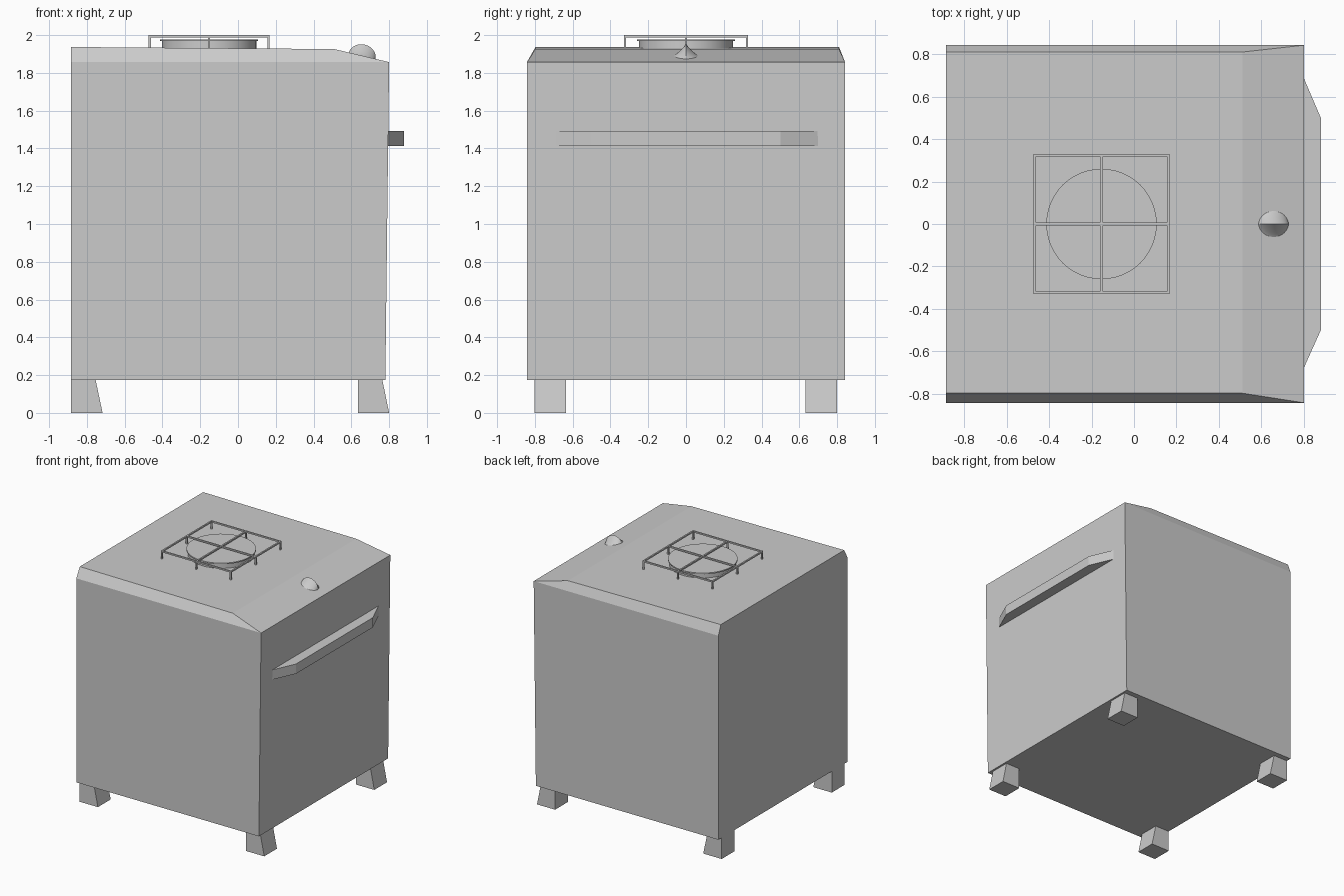
import bpy, bmesh, math
from mathutils import Matrix

if "Cube" in bpy.data.objects:
    bpy.data.objects.remove(bpy.data.objects["Cube"])


def make(name, bm):
    bmesh.ops.recalc_face_normals(bm, faces=bm.faces)
    me = bpy.data.meshes.new(name)
    bm.to_mesh(me)
    bm.free()
    ob = bpy.data.objects.new(name, me)
    bpy.context.collection.objects.link(ob)
    return ob


def loft(name, a, b):
    """Closed solid between two matching polygon loops."""
    bm = bmesh.new()
    va = [bm.verts.new(p) for p in a]
    vb = [bm.verts.new(p) for p in b]
    n = len(a)
    bm.faces.new(va)
    bm.faces.new(vb)
    for i in range(n):
        j = (i + 1) % n
        bm.faces.new((va[i], va[j], vb[j], vb[i]))
    return make(name, bm)


def add_box(bm, x0, x1, y0, y1, z0, z1):
    m = Matrix.Translation(((x0 + x1) / 2, (y0 + y1) / 2, (z0 + z1) / 2)) @ \
        Matrix.Diagonal((x1 - x0, y1 - y0, z1 - z0, 1))
    bmesh.ops.create_cube(bm, size=1, matrix=m)


# cabinet body: leaning front, chamfered top sides, sloped control panel
bm = bmesh.new()
sides = []
for y, yt in ((-0.842, -0.797), (0.842, 0.81)):
    pts = [(-0.885, y, 0.175), (0.78, y, 0.175), (0.80, y, 1.857),
           (-0.885, y, 1.857), (-0.885, yt, 1.937), (0.51, yt, 1.926)]
    v = [bm.verts.new(p) for p in pts]
    bm.faces.new(v[:4])
    bm.faces.new((v[3], v[2], v[5], v[4]))
    sides.append(v)
a, b = sides
for i, j in ((0, 1), (1, 2), (2, 5), (5, 4)):
    bm.faces.new((a[i], a[j], b[j], b[i]))
bm.faces.new((a[0], b[0], b[3], b[4], a[4], a[3]))
make("cabinet_body", bm)

# four feet, flaring inward at the back and outward at the front
for side, yc in (("near", -0.718), ("far", 0.716)):
    for end, (t0, t1, b0, b1) in (("back", (-0.885, -0.755, -0.885, -0.717)),
                                  ("front", (0.635, 0.763, 0.635, 0.80))):
        y0, y1 = yc - 0.083, yc + 0.083
        loft(f"foot_{end}_{side}",
             [(b0, y0, 0), (b1, y0, 0), (b1, y1, 0), (b0, y1, 0)],
             [(t0, y0, 0.18), (t1, y0, 0.18), (t1, y1, 0.18), (t0, y1, 0.18)])

# door handle
plan = [(0.79, -0.70), (0.88, -0.50), (0.88, 0.50), (0.79, 0.71)]
loft("door_handle", [(x, y, 1.412) for x, y in plan],
     [(x, y, 1.493) for x, y in plan])

# burner plate with a thin overhanging lid
CX = -0.153
bm = bmesh.new()
for r, z0, z1 in ((0.25, 1.92, 1.968), (0.26, 1.968, 1.978)):
    bmesh.ops.create_cone(bm, cap_ends=True, segments=48, radius1=r, radius2=r,
                          depth=z1 - z0,
                          matrix=Matrix.Translation((CX, 0, (z0 + z1) / 2)))
burner = make("burner_plate", bm)

# pot grate: frame, cross and short legs
bm = bmesh.new()
R, W = 0.323, 0.006
XR = 0.314
for s in (-1, 0, 1):
    y, x = s * R, CX + s * XR
    add_box(bm, CX - XR - W, CX + XR + W, y - W, y + W, 1.988, 2.0)
    add_box(bm, x - W, x + W, -R - W, R + W, 1.988, 2.0)
    for t in (-1, 0, 1):
        if s or t:
            yt = t * R
            add_box(bm, x - W, x + W, yt - W, yt + W, 1.925, 1.99)
make("pot_grate", bm)

# control knob: round base pinched up into a curved grip ridge
bm = bmesh.new()
bmesh.ops.create_grid(bm, x_segments=24, y_segments=16, size=1)
for v in bm.verts:
    u, t = math.sin(v.co.x * math.pi / 2), v.co.y
    w = math.sqrt(max(0.0, 1 - u * u))
    v.co = (0.073 * u, 0.068 * w * t, 0.064 * w * (1 - abs(t)) ** 1.25 - 0.002)
bmesh.ops.remove_doubles(bm, verts=bm.verts, dist=0.0002)
knob = make("control_knob", bm)
if sum(p.normal.z * p.area for p in knob.data.polygons) < 0:
    knob.data.flip_normals()
knob.location = (0.657, 0, 1.889)
knob.rotation_euler = (0, math.atan2(0.069, 0.29), 0)

for ob in (burner, knob):
    bpy.ops.object.select_all(action='DESELECT')
    ob.select_set(True)
    bpy.context.view_layer.objects.active = ob
    bpy.ops.object.shade_smooth_by_angle(angle=math.radians(40))
